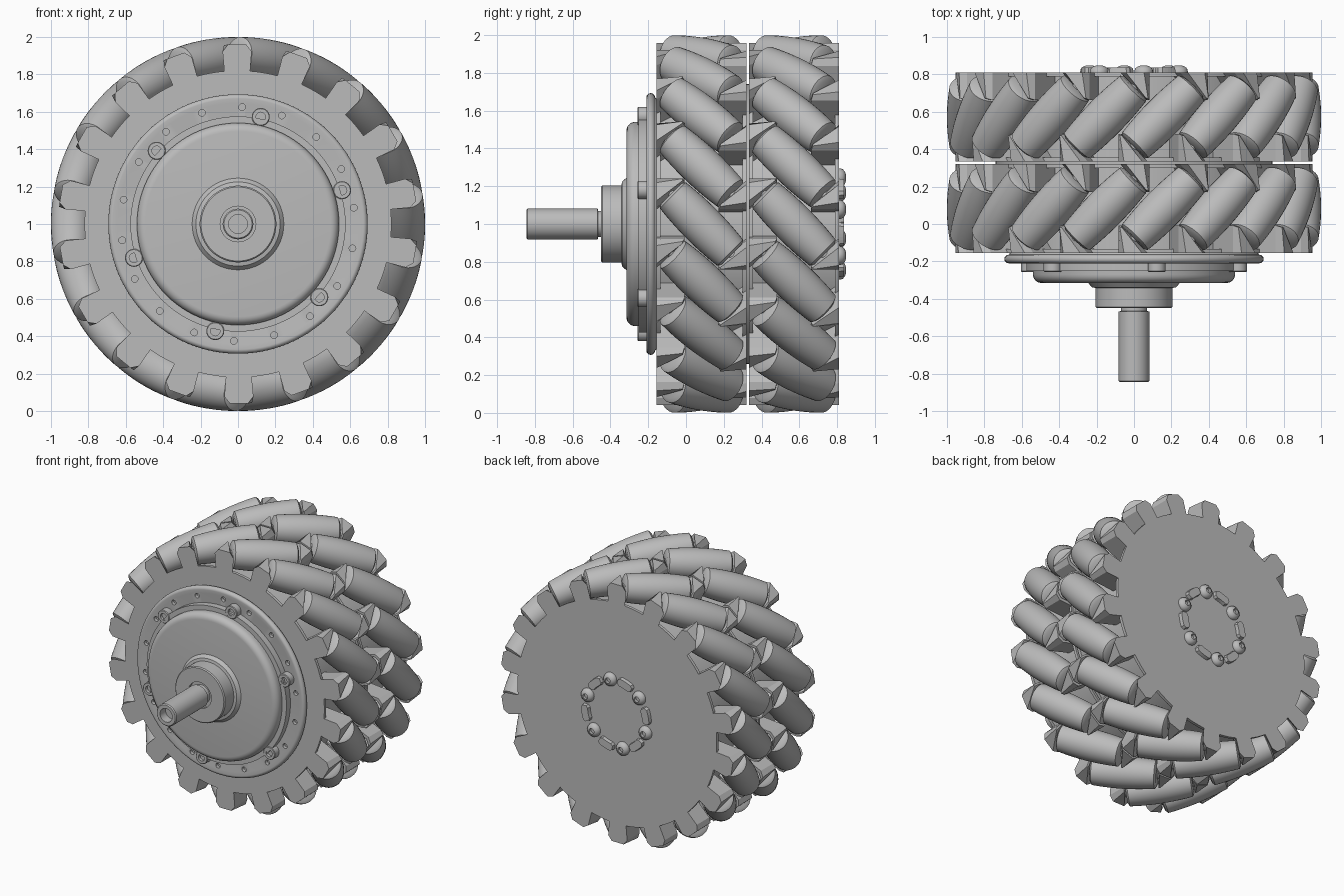
import bpy, bmesh, math
from math import sin, cos, pi, radians
from mathutils import Matrix, Vector

cube = bpy.data.objects.get("Cube")
if cube:
    bpy.data.objects.remove(cube, do_unlink=True)

metal = bpy.data.materials.new("light grey metal")
metal.use_nodes = True
GREY = (0.5, 0.5, 0.5, 1)
metal.diffuse_color = GREY
metal.node_tree.nodes["Principled BSDF"].inputs["Base Color"].default_value = GREY

# Wheel axis runs along y through z = 1; local z becomes world y
AXIS = Matrix.Translation((0, 0, 1)) @ Matrix.Rotation(-pi / 2, 4, 'X')
COUNT, STEP = 18, 2 * pi / 18
ROWS = (0.082, 0.572)
HALF = 0.238


def polar(r, a, y):
    return Vector((r * cos(a), y, 1 + r * sin(a)))


def along_y(r, a, y=0):
    """Frame on the wheel whose local z points along world y."""
    return Matrix.Translation(polar(r, a, y)) @ Matrix.Rotation(-pi / 2, 4, 'X')


def lathe(bm, profile, mat, segs):
    """Closed solid of revolution of (radius, height) points."""
    rings = []
    for r, h in profile:
        if r == 0:
            rings.append([bm.verts.new(mat @ Vector((0, 0, h)))] * segs)
        else:
            rings.append([bm.verts.new(mat @ Vector((r * cos(2 * pi * i / segs),
                          r * sin(2 * pi * i / segs), h))) for i in range(segs)])
    for a, b in zip(rings, rings[1:]):
        for i in range(segs):
            j = (i + 1) % segs
            quad = list(dict.fromkeys((a[i], a[j], b[j], b[i])))
            bm.faces.new(quad)


def rod(bm, r, h0, h1, mat, segs=16):
    lathe(bm, [(0, h0), (r, h0), (r, h1), (0, h1)], mat, segs)


def prism(bm, lower, upper):
    a = [bm.verts.new(p) for p in lower]
    b = [bm.verts.new(p) for p in upper]
    bm.faces.new(a)
    bm.faces.new(b)
    for i in range(len(a)):
        j = (i + 1) % len(a)
        bm.faces.new((a[i], a[j], b[j], b[i]))


def finish(bm, name, smooth=True):
    bmesh.ops.recalc_face_normals(bm, faces=bm.faces)
    me = bpy.data.meshes.new(name)
    bm.to_mesh(me)
    bm.free()
    me.materials.append(metal)
    ob = bpy.data.objects.new(name, me)
    bpy.context.collection.objects.link(ob)
    bpy.ops.object.select_all(action='DESELECT')
    ob.select_set(True)
    bpy.context.view_layer.objects.active = ob
    if smooth:
        bpy.ops.object.shade_smooth_by_angle(angle=radians(35))
    return ob


def drill(ob, spots, r, y0, y1):
    """Cut round holes at (radius, angle) spots."""
    bm = bmesh.new()
    for rad, a in spots:
        rod(bm, r, y0, y1, along_y(rad, a), 12)
    cutter = finish(bm, "hole_cutter", False)
    cutter.hide_render = True
    bpy.context.view_layer.objects.active = ob
    mod = ob.modifiers.new("holes", 'BOOLEAN')
    mod.operation, mod.solver, mod.object = 'DIFFERENCE', 'EXACT', cutter
    bpy.ops.object.modifier_apply(modifier=mod.name)
    bpy.data.objects.remove(cutter, do_unlink=True)


# Inner drum
bm = bmesh.new()
rod(bm, 0.74, -0.14, 0.79, AXIS, 96)
finish(bm, "inner_drum")

# Side plates of both rows, with rim holes in the outermost two
rim_holes = [(0.785, radians(91) + i * STEP) for i in range(COUNT)]
for row, yc in zip(("front", "back"), ROWS):
    for side, s in (("front", -1), ("back", 1)):
        y0, y1 = sorted((yc + s * HALF, yc + s * (HALF - 0.022)))
        bm = bmesh.new()
        rod(bm, 0.82, y0, y1, AXIS, 108)
        plate = finish(bm, row + "_row_" + side + "_plate")
        if row == side:
            drill(plate, rim_holes, 0.014, y0 - 0.02, y1 + 0.02)

# Slanted barrel rollers whose envelope is the rolling circle
R0, L = 0.89, 0.215
barrel = [(1 - math.sqrt(R0 ** 2 + s * s / 2), s)
          for s in (L * (i / 5 - 1) for i in range(11))]
roller_profile = ([(0, -L - 0.012), (0.076, -L - 0.012)] + barrel
                  + [(0.076, L + 0.012), (0, L + 0.012)])
for row, yc in zip(("front", "back"), ROWS):
    rollers, axles, tabs = bmesh.new(), bmesh.new(), bmesh.new()
    for i in range(COUNT):
        a = radians(80) + i * STEP
        tang, out = Vector((-sin(a), 0, cos(a))), Vector((cos(a), 0, sin(a)))
        slant = Vector((0, 1, 0)) - tang
        mat = (Matrix.Translation(polar(R0, a, yc))
               @ slant.to_track_quat('Z', 'Y').to_matrix().to_4x4())
        lathe(rollers, roller_profile, mat, 32)
        rod(axles, 0.03, -L - 0.05, L + 0.05, mat, 12)
        # Wedge tabs holding both ends of the roller
        for s in (1, -1):
            def corner(t, y, r):
                u = s * t / 0.89
                return polar(r, a + u, yc + s * y)
            base = [(0.085, -HALF), (0.235, -HALF), (0.235, -0.09), (0.222, -0.09)]
            tip = [(0.115, -HALF), (0.205, -HALF), (0.225, -0.1), (0.215, -0.1)]
            prism(tabs, [corner(t, y, 0.73) for t, y in base],
                  [corner(t, y, 0.925) for t, y in base])
            prism(tabs, [corner(t, y, 0.925) for t, y in base],
                  [corner(t, y, 0.96) for t, y in tip])
    finish(rollers, row + "_row_rollers")
    finish(axles, row + "_row_axles")
    finish(tabs, row + "_row_tabs", False)

# Motor flange with rounded rim and bolt holes
bm = bmesh.new()
rim = [(0.67 + 0.023 * cos(t), -0.187 + 0.023 * sin(t))
       for t in (-pi / 2 + pi * i / 8 for i in range(9))]
lathe(bm, [(0, -0.205), (0.645, -0.205)] + rim + [(0.66, -0.15), (0, -0.15)], AXIS, 96)
flange = finish(bm, "motor_flange")
drill(flange, [(0.625, radians(88) + i * STEP) for i in range(COUNT)], 0.018, -0.26, -0.18)

# Raised ring with six screw ears
bm = bmesh.new()
rod(bm, 0.575, -0.252, -0.2, AXIS, 96)
finish(bm, "cover_ring")
bm = bmesh.new()
for i in range(6):
    lathe(bm, [(0, -0.235), (0.025, -0.235), (0.025, -0.256), (0.044, -0.256),
               (0.048, -0.252), (0.048, -0.2), (0, -0.2)],
          along_y(0.585, radians(18 + 60 * i)), 24)
finish(bm, "cover_ears")

# Domed motor cover
bm = bmesh.new()
edge = [(0.495 + 0.045 * cos(t), -0.27 - 0.045 * sin(t))
        for t in (pi / 2 * (1 - i / 6) for i in range(7))]
lathe(bm, [(0, -0.315)] + edge + [(0.54, -0.2), (0, -0.2)], AXIS, 96)
finish(bm, "motor_cover")

# Bearing collar
bm = bmesh.new()
lathe(bm, [(0, -0.43), (0.095, -0.43), (0.095, -0.45), (0.198, -0.45), (0.205, -0.443),
           (0.205, -0.342), (0.225, -0.338), (0.245, -0.315), (0.245, -0.3), (0, -0.3)],
      AXIS, 64)
finish(bm, "bearing_collar")

# Hollow shaft
bm = bmesh.new()
lathe(bm, [(0, -0.78), (0.05, -0.78), (0.05, -0.845), (0.075, -0.845), (0.082, -0.838),
           (0.082, -0.468), (0.07, -0.465), (0.07, -0.42), (0, -0.42)], AXIS, 40)
finish(bm, "shaft")

# Back hub: domed socket bolts alternating with rounded pads
bolts, pads = bmesh.new(), bmesh.new()
for i in range(6):
    a = radians(78 + 60 * i)
    lathe(bolts, [(0, 0.825), (0.02, 0.825), (0.02, 0.846), (0.032, 0.842), (0.046, 0.83),
                  (0.05, 0.815), (0.05, 0.8), (0, 0.8)], along_y(0.25, a), 24)
    mid = a + radians(30)
    outline = []
    for k in range(6):
        outline.append((0.285, mid + radians(-10 + 4 * k)))
    outline += [(0.27, mid + radians(14)), (0.235, mid + radians(14))]
    for k in range(6):
        outline.append((0.22, mid + radians(10 - 4 * k)))
    outline += [(0.235, mid - radians(14)), (0.27, mid - radians(14))]
    prism(pads, [polar(r, t, 0.8) for r, t in outline],
          [polar(0.2525 + (r - 0.2525) * 0.85, mid + (t - mid) * 0.93, 0.836)
           for r, t in outline])
finish(bolts, "back_bolts")
finish(pads, "back_pads", False)
